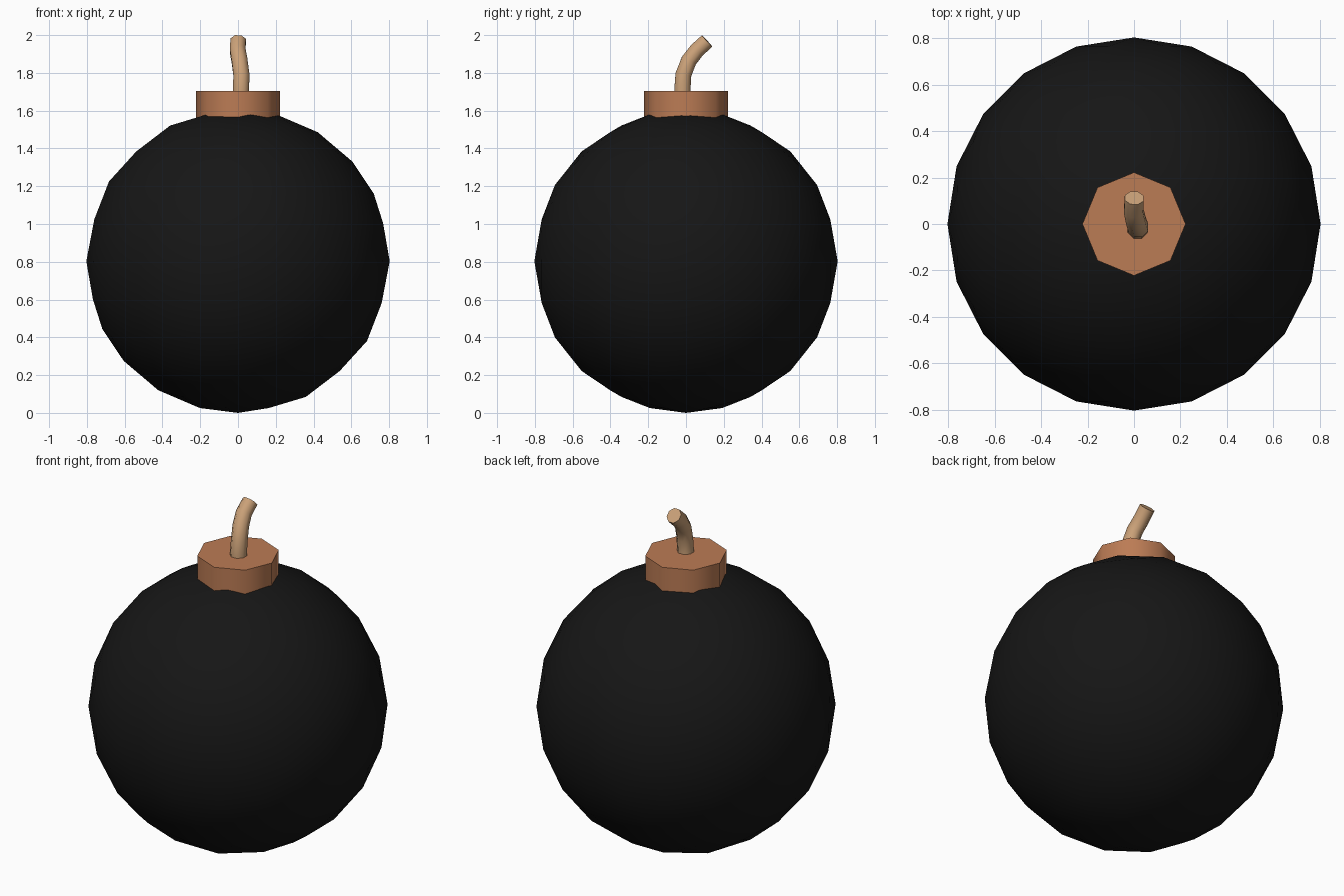
import bpy, bmesh, math
from mathutils import Vector

if "Cube" in bpy.data.objects:
    bpy.data.objects.remove(bpy.data.objects["Cube"])


def finish(obj, name, color, angle):
    obj.name = name
    mat = bpy.data.materials.new(name + "_paint")
    mat.diffuse_color = (*color, 1)
    mat.use_nodes = True
    mat.node_tree.nodes["Principled BSDF"].inputs["Base Color"].default_value = mat.diffuse_color
    obj.data.materials.append(mat)
    bpy.ops.object.select_all(action='DESELECT')
    obj.select_set(True)
    bpy.context.view_layer.objects.active = obj
    bpy.ops.object.shade_smooth_by_angle(angle=math.radians(angle))


# Round body
R = 0.803
bpy.ops.mesh.primitive_ico_sphere_add(subdivisions=3, radius=R, location=(0, 0, R))
finish(bpy.context.object, "body", (0.008, 0.008, 0.008), 40)

# Octagonal collar, sunk into the body
bpy.ops.mesh.primitive_cylinder_add(vertices=8, radius=0.222, depth=0.225,
                                    location=(0, 0, 1.5925))
finish(bpy.context.object, "collar", (0.50, 0.20, 0.09), 50)

# Bent fuse: eight-sided rings swept along a path
path = [Vector(p) for p in ((0.016, -0.018, 1.62), (0.016, -0.019, 1.71),
                            (0.018, -0.014, 1.79), (0.008, 0.015, 1.865),
                            (-0.002, 0.058, 1.92), (0.001, 0.112, 1.969))]
SIDES = 8
bm = bmesh.new()
rings = []
for i, p in enumerate(path):
    t = (path[min(i + 1, len(path) - 1)] - path[max(i - 1, 0)]).normalized()
    u = Vector((1, 0, 0))
    u = (u - t * u.dot(t)).normalized()
    v = t.cross(u)
    r = 0.047 - 0.003 * i / (len(path) - 1)
    angles = [math.tau * (k + 0.5) / SIDES for k in range(SIDES)]
    rings.append([bm.verts.new(p + r * (u * math.cos(a) + v * math.sin(a)))
                  for a in angles])
for a, b in zip(rings, rings[1:]):
    for k in range(SIDES):
        n = (k + 1) % SIDES
        bm.faces.new((a[k], a[n], b[n], b[k]))
bm.faces.new(rings[0][::-1])
bm.faces.new(rings[-1])
mesh = bpy.data.meshes.new("fuse")
bm.to_mesh(mesh)
bm.free()
fuse = bpy.data.objects.new("fuse", mesh)
bpy.context.collection.objects.link(fuse)
finish(fuse, "fuse", (0.60, 0.36, 0.19), 50)
